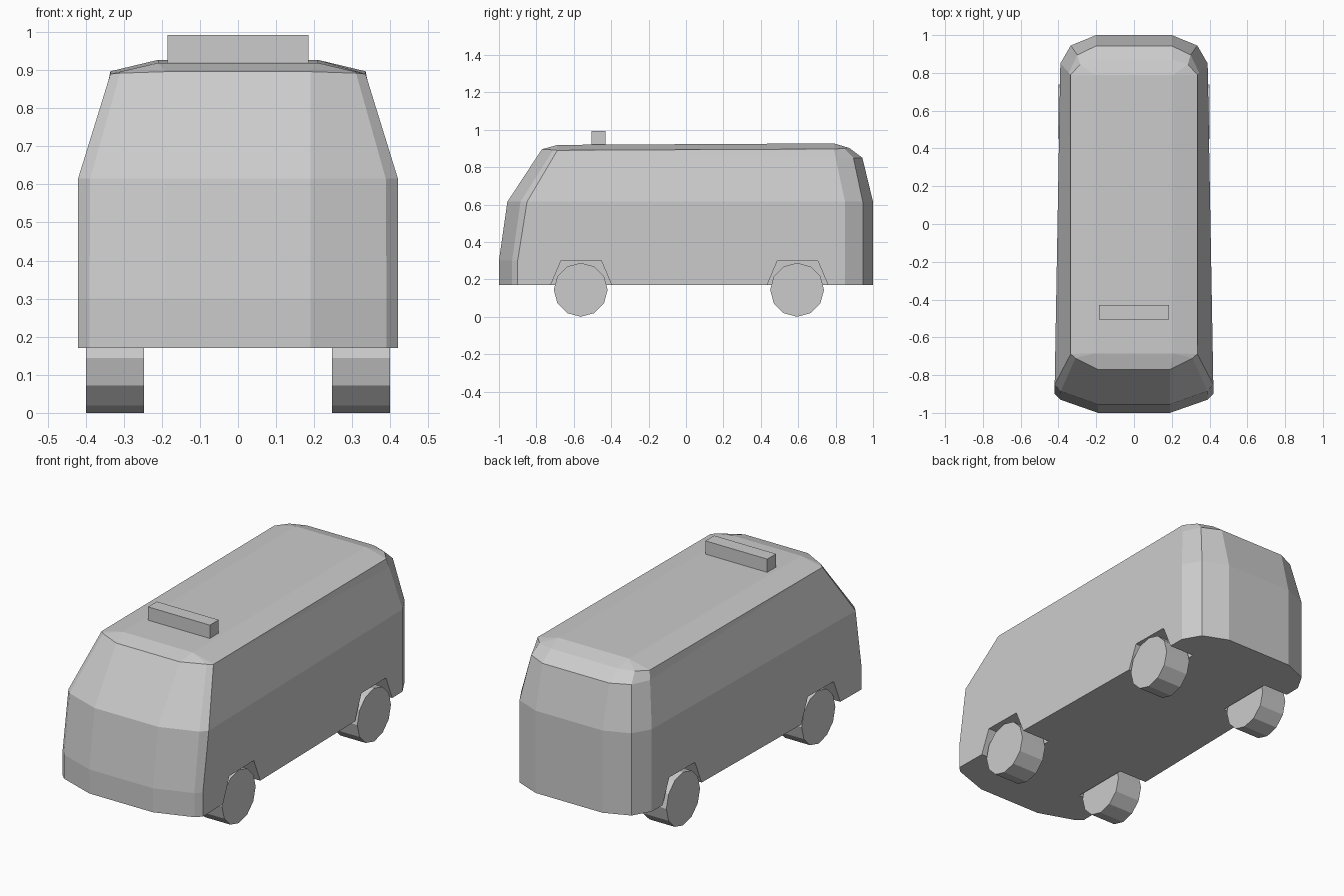
import bpy, bmesh
from math import pi

if "Cube" in bpy.data.objects:
    bpy.data.objects.remove(bpy.data.objects["Cube"])


def make_object(name, bm):
    bmesh.ops.recalc_face_normals(bm, faces=bm.faces)
    mesh = bpy.data.meshes.new(name)
    bm.to_mesh(mesh)
    bm.free()
    obj = bpy.data.objects.new(name, mesh)
    bpy.context.collection.objects.link(obj)
    return obj


def prism(name, profile, x0, x1):
    """Extrude a (y, z) profile along x."""
    bm = bmesh.new()
    a = [bm.verts.new((x0, y, z)) for y, z in profile]
    b = [bm.verts.new((x1, y, z)) for y, z in profile]
    n = len(profile)
    bm.faces.new(a)
    bm.faces.new(b[::-1])
    for i in range(n):
        j = (i + 1) % n
        bm.faces.new((a[i], b[i], b[j], a[j]))
    return make_object(name, bm)


# Body: half rings from front centre to back centre, stacked upward
def level(points, z):
    return [(x, y, z) for x, y in points]


back = [(0.39, 0.85), (0.335, 0.945), (0.2, 1.0)]
low = [(0.19, -1.0), (0.39, -0.93), (0.42, -0.9)] + back
belt = [(0.19, -0.955), (0.388, -0.885), (0.42, -0.85)] + back
brow = [(0.19, -0.77, 0.896), (0.31, -0.71, 0.892), (0.335, -0.688, 0.89)]
rings = [
    level(low, 0.17),
    level(low, 0.30),
    level(belt, 0.615),
    brow + [(0.345, 0.80, 0.85), (0.3, 0.895, 0.85), (0.2, 0.943, 0.85)],
    brow + [(0.335, 0.79, 0.897), (0.285, 0.845, 0.9), (0.2, 0.872, 0.903)],
    [(0.21, -0.685, 0.919)] * 3 + [(0.21, 0.79, 0.927)] * 3,
]
bm = bmesh.new()
loops = []
for ring in rings:
    full = ring + [(-x, y, z) for x, y, z in reversed(ring)]
    loops.append([bm.verts.new(p) for p in full])
for lo, hi in zip(loops, loops[1:]):
    for i in range(len(lo)):
        j = (i + 1) % len(lo)
        bm.faces.new((lo[i], lo[j], hi[j], hi[i]))
bm.faces.new(loops[0][::-1])
bm.faces.new(loops[-1])
bmesh.ops.remove_doubles(bm, verts=bm.verts, dist=0.0005)
body = make_object("body", bm)

# Wheel arches cut from the body, and twelve-sided wheels
for end, wy in (("front", -0.563), ("rear", 0.594)):
    for side, s in (("right", 1), ("left", -1)):
        arch = [(wy - 0.19, 0.10), (wy - 0.105, 0.30),
                (wy + 0.11, 0.30), (wy + 0.195, 0.10)]
        cutter = prism(f"{end}_{side}_arch_cutter", arch, s * 0.24, s * 0.55)
        cutter.hide_render = True
        cutter.hide_set(True)
        cut = body.modifiers.new(f"{end}_{side}_arch", "BOOLEAN")
        cut.operation = "DIFFERENCE"
        cut.solver = "EXACT"
        cut.object = cutter
        bpy.ops.mesh.primitive_cylinder_add(
            vertices=12, radius=0.144, depth=0.152,
            location=(s * 0.323, wy, 0.144), rotation=(0, pi / 2, 0))
        bpy.context.object.name = f"{end}_{side}_wheel"

# Roof sign box
prism("roof_box", [(-0.505, 0.91), (-0.43, 0.91), (-0.43, 0.992), (-0.505, 0.992)],
      -0.185, 0.185)
